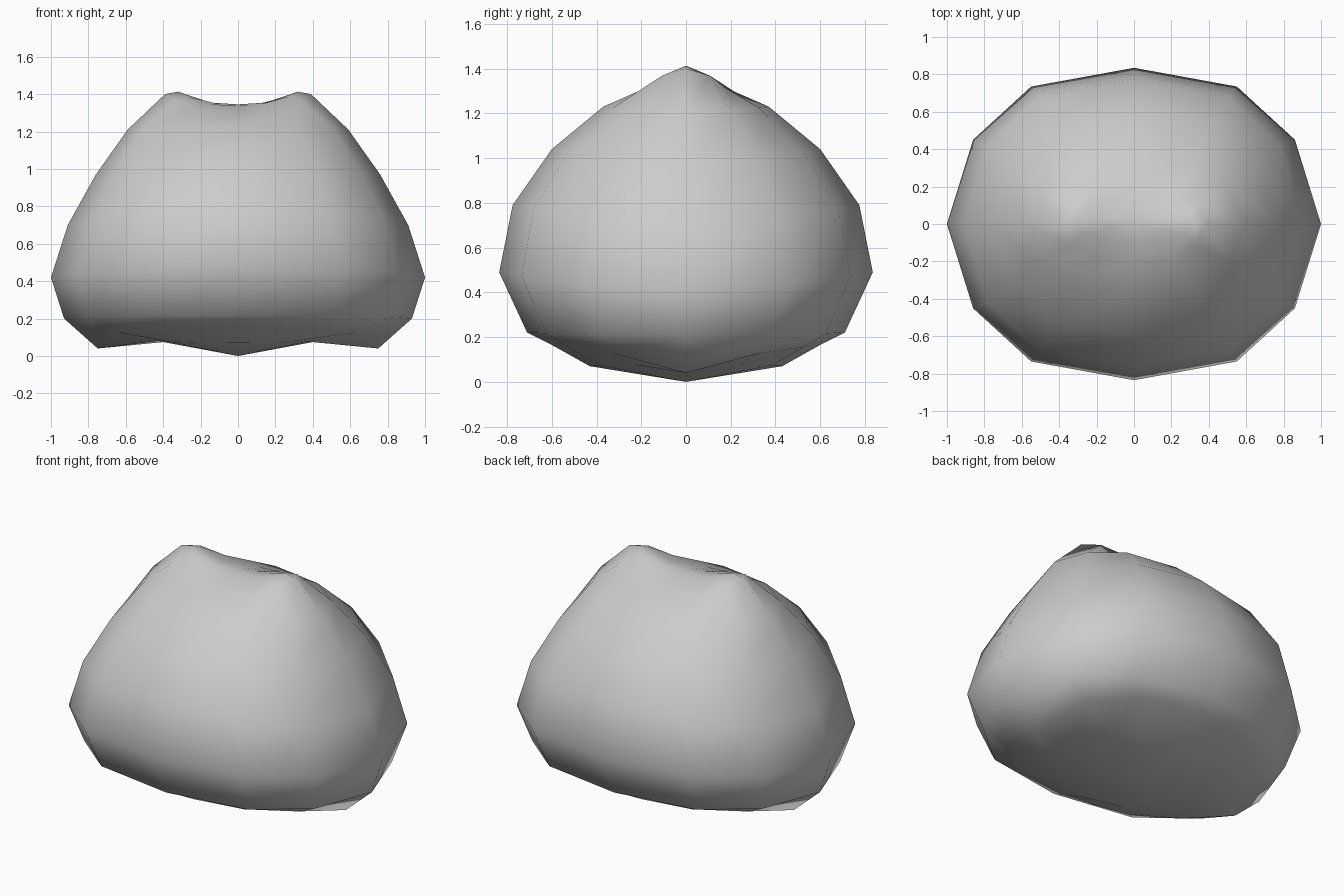
import bpy, bmesh

if "Cube" in bpy.data.objects:
    bpy.data.objects.remove(bpy.data.objects["Cube"])

# Rings from underside to crown:
# (half width x, z at the sides, half depth y, z at front/back, blend power)
RINGS = [
    (0.43, 0.08, 0.43, 0.07, 2.0),
    (0.75, 0.04, 0.60, 0.165, 0.6),
    (0.93, 0.20, 0.71, 0.22, 1.5),
    (1.00, 0.42, 0.835, 0.49, 2.0),
    (0.91, 0.70, 0.775, 0.79, 2.0),
    (0.76, 0.97, 0.60, 1.04, 2.0),
    (0.59, 1.21, 0.37, 1.23, 2.0),
    (0.39, 1.40, 0.20, 1.29, 2.0),    # outer side of the ear bumps
    (0.32, 1.413, 0.10, 1.325, 2.0),  # ear bump peaks
    (0.16, 1.355, 0.05, 1.34, 2.0),   # dip between the bumps
]

# Twelve-sided, slightly squared outline, mirrored from one quarter
QUARTER = [(1, 0), (0.86, 0.54), (0.55, 0.88)]
OUTLINE = []
for cx, cy in QUARTER:
    OUTLINE.append((cx, cy))
half = OUTLINE + [(0, 1)] + [(-x, y) for x, y in reversed(QUARTER[1:])]
OUTLINE = half + [(-x, -y) for x, y in half]


def ring(bm, rx, zx, ry, zy, power):
    return [bm.verts.new((rx * c, ry * s, zx + (zy - zx) * abs(s) ** power))
            for c, s in OUTLINE]


# Blob body with two ear bumps
bm = bmesh.new()
loops = [ring(bm, *r) for r in RINGS]
n = len(OUTLINE)
for a, b in zip(loops, loops[1:]):
    for i in range(n):
        j = (i + 1) % n
        bm.faces.new((a[i], a[j], b[j], b[i]))

# Closing fans under the body and on the crown
bottom = bm.verts.new((0, 0, 0))
top = bm.verts.new((0, 0, 1.345))
for i in range(n):
    j = (i + 1) % n
    bm.faces.new((bottom, loops[0][j], loops[0][i]))
    bm.faces.new((top, loops[-1][i], loops[-1][j]))
bmesh.ops.recalc_face_normals(bm, faces=bm.faces)
for f in bm.faces:
    f.smooth = True

mesh = bpy.data.meshes.new("blob_body")
bm.to_mesh(mesh)
bm.free()
bpy.context.collection.objects.link(bpy.data.objects.new("blob_body", mesh))
